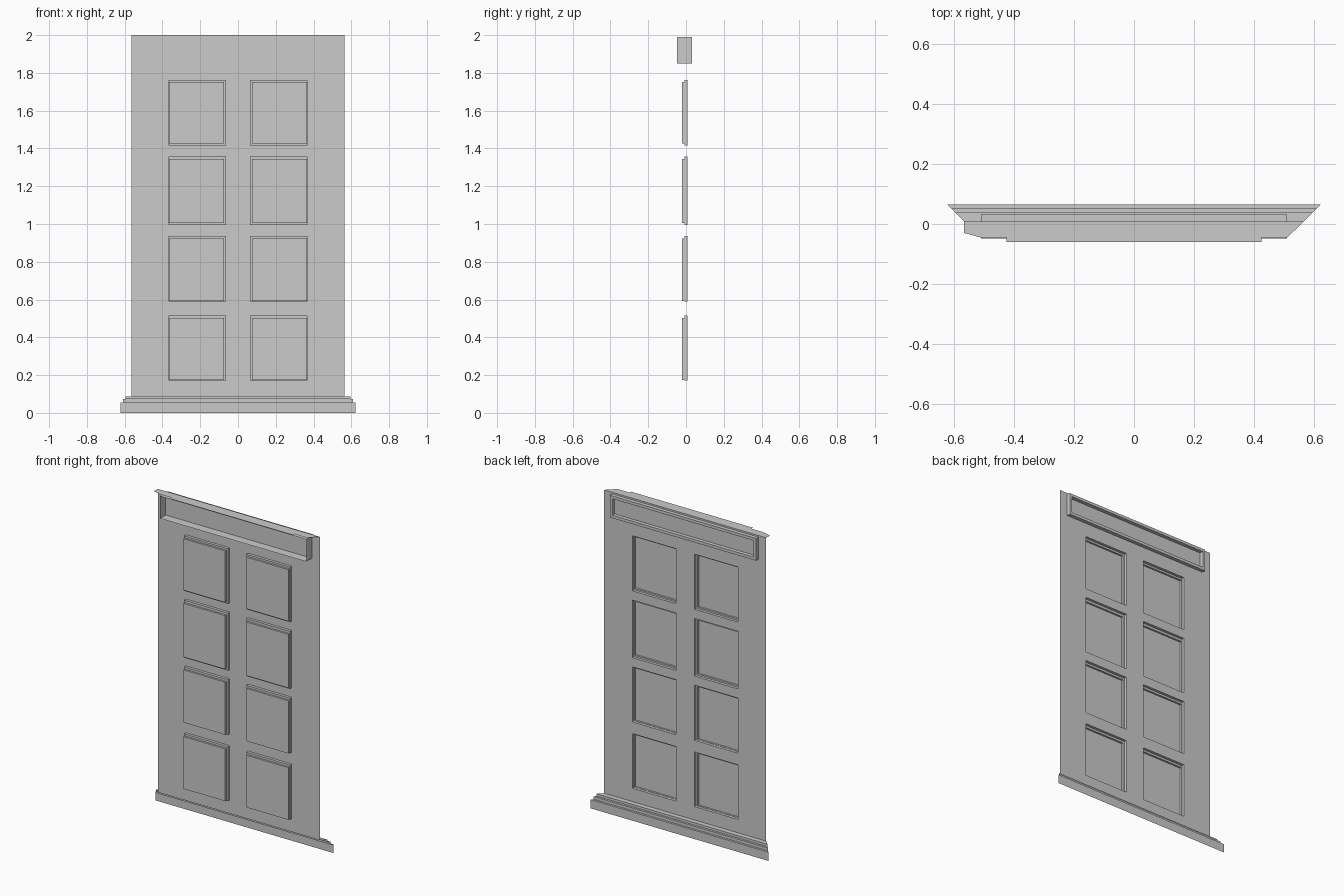
import bpy

if "Cube" in bpy.data.objects:
    bpy.data.objects.remove(bpy.data.objects["Cube"])

SHEET_Y = 0.008


def make(name, verts, faces):
    mesh = bpy.data.meshes.new(name)
    mesh.from_pydata(verts, [], faces)
    mesh.update()
    obj = bpy.data.objects.new(name, mesh)
    bpy.context.collection.objects.link(obj)
    return obj


def rect(x0, x1, z0, z1, y):
    return [(x0, y, z0), (x0, y, z1), (x1, y, z1), (x1, y, z0)]


def ring_shell(name, rings, cap=False):
    """Bridge successive rectangles, optionally closing the last one."""
    verts = [v for r in rings for v in r]
    faces = []
    for k in range(len(rings) - 1):
        a = 4 * k
        faces += [(a + i, a + (i + 1) % 4, a + 4 + (i + 1) % 4, a + 4 + i)
                  for i in range(4)]
    if cap:
        a = 4 * (len(rings) - 1)
        faces.append((a, a + 1, a + 2, a + 3))
    return make(name, verts, faces)


# Rows of recessed panels: bottom, top, bottom shelf, top shelf
rows = [(0.172, 0.516, 0.002, 0.013),
        (0.590, 0.937, 0.002, 0.013),
        (0.995, 1.358, 0.010, 0.015),
        (1.416, 1.763, 0.010, 0.012)]
X_IN, X_OUT, X_EDGE = 0.064, 0.369, 0.565

# Thin door sheet with eight openings
xs = [-X_EDGE, -X_OUT, -X_IN, X_IN, X_OUT, X_EDGE]
zs = [0.088] + [z for r in rows for z in r[:2]] + [2.0]
verts = [(x, SHEET_Y, z) for z in zs for x in xs]
faces = []
for j in range(len(zs) - 1):
    for i in range(5):
        if i % 2 and j % 2:
            continue
        a = j * 6 + i
        faces.append((a, a + 1, a + 7, a + 6))
make("door_sheet", verts, faces)

# Stepped panel recesses, mirrored left and right
for n, (z0, z1, low, high) in enumerate(rows):
    for side, s in (("left", -1), ("right", 1)):
        outer = (s * X_IN, s * X_OUT, z0, z1)
        inner = (s * (X_IN + 0.011), s * (X_OUT - 0.003), z0 + low, z1 - high)
        ring_shell(f"panel_{side}_{n + 1}",
                   [rect(*outer, SHEET_Y), rect(*outer, -0.009),
                    rect(*inner, -0.009), rect(*inner, -0.021)], cap=True)

# Sign box: open tube through the sheet with a raised outer rim
box = (-0.51, 0.51, 1.85, 1.99)
window = (-0.492, 0.492, 1.868, 1.972)
ring_shell("header_box", [rect(*box, -0.048), rect(*box, 0.031),
                          rect(*window, 0.031), rect(*window, SHEET_Y)])

# Flat top ledge
ledge = [(-0.565, SHEET_Y), (-0.565, -0.03), (-0.51, -0.045), (-0.425, -0.045),
         (-0.425, -0.06), (0.425, -0.06), (0.425, -0.045), (0.51, -0.045),
         (0.565, SHEET_Y)]
make("top_ledge", [(x, y, 2.0) for x, y in ledge], [tuple(range(len(ledge)))])

# Stepped plinth with mitred open ends
profile = [(SHEET_Y, 0.088), (0.039, 0.088), (0.039, 0.073), (0.052, 0.073),
           (0.052, 0.055), (0.065, 0.055), (0.065, 0.0)]
verts = [(s * (0.557 + y), y, z) for y, z in profile for s in (-1, 1)]
make("plinth", verts, [(2 * i, 2 * i + 1, 2 * i + 3, 2 * i + 2)
                       for i in range(len(profile) - 1)])
